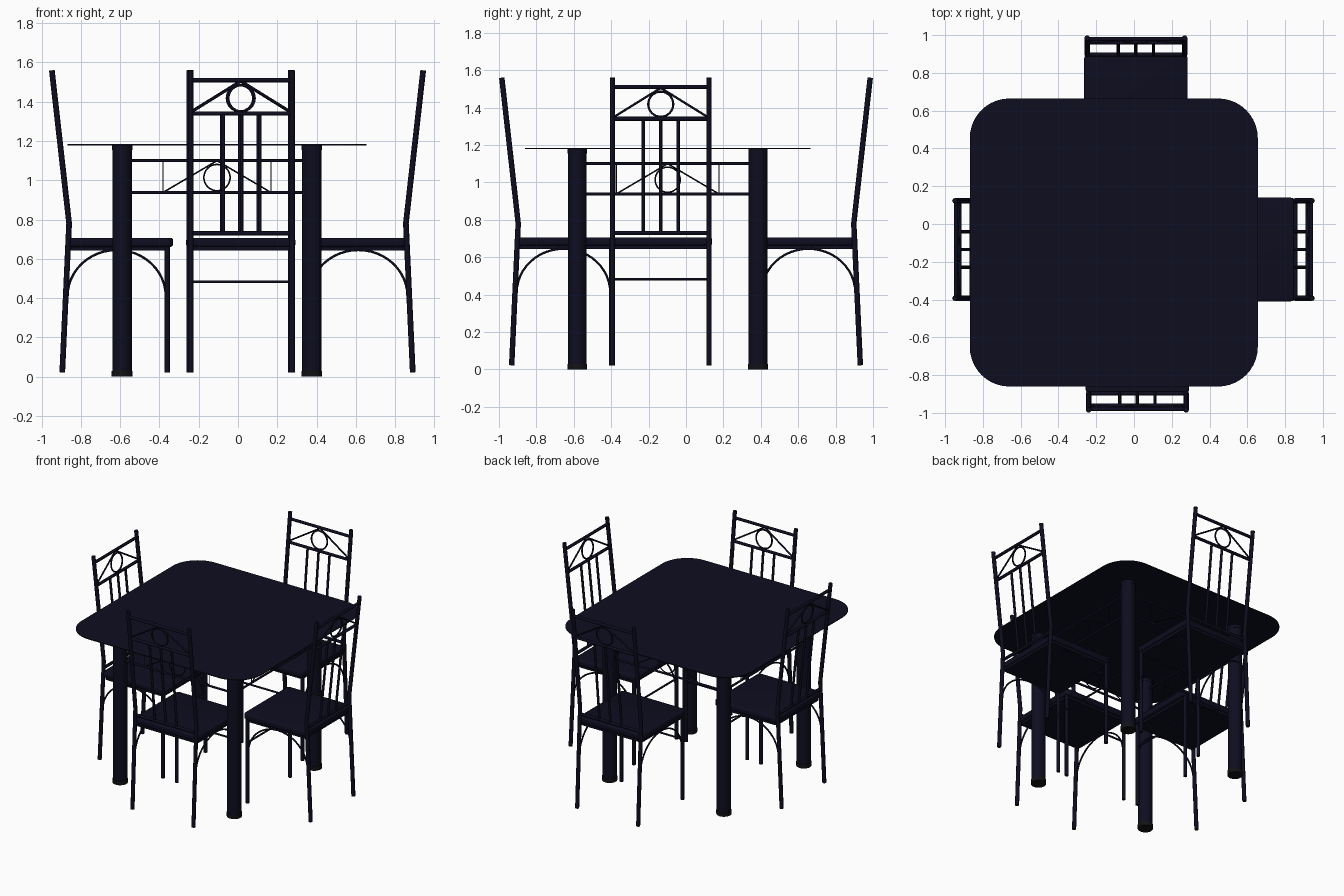
import bpy, bmesh, math
from mathutils import Matrix, Vector

cube = bpy.data.objects.get("Cube")
if cube:
    bpy.data.objects.remove(cube, do_unlink=True)


def material(name, rgb):
    m = bpy.data.materials.new(name)
    m.use_nodes = True
    m.diffuse_color = (*rgb, 1)
    m.node_tree.nodes["Principled BSDF"].inputs["Base Color"].default_value = (*rgb, 1)
    return m


NAVY = material("dark navy", (0.004, 0.004, 0.014))
BLACK = material("soft black", (0.006, 0.006, 0.008))


def place(name, mesh, mat, matrix=Matrix()):
    if not mesh.materials:
        mesh.materials.append(mat)
    ob = bpy.data.objects.new(name, mesh)
    bpy.context.collection.objects.link(ob)
    ob.matrix_world = matrix
    return ob


def tube(points, radius, closed=False):
    """Mesh of a round tube along a path."""
    cu = bpy.data.curves.new("path", 'CURVE')
    cu.dimensions = '3D'
    cu.bevel_depth = radius
    cu.bevel_resolution = 2
    cu.use_fill_caps = True
    sp = cu.splines.new('POLY')
    sp.points.add(len(points) - 1)
    for p, co in zip(sp.points, points):
        p.co = (*co, 1)
    sp.use_cyclic_u = closed
    ob = bpy.data.objects.new("path", cu)
    bpy.context.collection.objects.link(ob)
    deps = bpy.context.evaluated_depsgraph_get()
    mesh = bpy.data.meshes.new_from_object(ob.evaluated_get(deps))
    bpy.data.objects.remove(ob)
    mesh.materials.clear()
    mesh.shade_smooth()
    mesh.set_sharp_from_angle(angle=math.radians(50))
    return mesh


def slab(size, center, corner, edge=0):
    """Box with rounded vertical corners and optionally softened rims."""
    bm = bmesh.new()
    bmesh.ops.create_cube(bm, size=1)
    bmesh.ops.scale(bm, vec=size, verts=bm.verts)
    uprights = [e for e in bm.edges if abs(e.verts[0].co.z - e.verts[1].co.z) > 1e-5]
    bmesh.ops.bevel(bm, geom=uprights, offset=corner, segments=10, profile=0.5, affect='EDGES')
    if edge:
        rims = [e for e in bm.edges if abs(e.verts[0].co.z - e.verts[1].co.z) < 1e-5]
        bmesh.ops.bevel(bm, geom=rims, offset=edge, segments=3, profile=0.5, affect='EDGES')
    bmesh.ops.translate(bm, vec=center, verts=bm.verts)
    mesh = bpy.data.meshes.new("slab")
    bm.to_mesh(mesh)
    bm.free()
    mesh.shade_smooth()
    mesh.set_sharp_from_angle(angle=math.radians(40))
    return mesh


def cylinder(radius, z0, z1):
    bm = bmesh.new()
    bmesh.ops.create_cone(bm, cap_ends=True, segments=32, radius1=radius, radius2=radius, depth=z1 - z0)
    bmesh.ops.translate(bm, vec=(0, 0, (z0 + z1) / 2), verts=bm.verts)
    mesh = bpy.data.meshes.new("cylinder")
    bm.to_mesh(mesh)
    bm.free()
    mesh.shade_smooth()
    mesh.set_sharp_from_angle(angle=math.radians(40))
    return mesh


def ring(center, radius, thickness):
    cx, cy, cz = center
    pts = []
    for i in range(32):
        a = math.tau * i / 32
        z = cz + radius * math.sin(a)
        pts.append((cx + radius * math.cos(a), cy(z), z))
    return tube(pts, thickness, True)


# Table: glass top, four columns and decorated rails
CX, CY = -0.107, -0.098
table = Matrix.Translation((CX, CY, 0))
place("table_top", slab((1.525, 1.525, 0.006), (0, 0, 1.181), 0.21), NAVY, table)

REACH = 0.483
column = cylinder(0.05, 0.02, 1.165)
foot = cylinder(0.053, 0, 0.03)
cap = cylinder(0.052, 1.155, 1.178)
for sx in (-1, 1):
    for sy in (-1, 1):
        spot = table @ Matrix.Translation((sx * REACH, sy * REACH, 0))
        place("table_leg", column, NAVY, spot)
        place("table_foot", foot, BLACK, spot)
        place("table_leg_cap", cap, NAVY, spot)

low, high, half = 0.938, 1.1, 0.275
rails = [("table_rail", tube([(-REACH, 0, z), (REACH, 0, z)], 0.008)) for z in (low, high)]
for s in (-1, 1):
    rails.append(("rail_upright", tube([(s * half, 0, low), (s * half, 0, high)], 0.003)))
    rails.append(("rail_diagonal", tube([(s * half, 0, low), (0, 0, high)], 0.004)))
rails.append(("rail_ring", ring((0, lambda z: 0, 1.014), 0.067, 0.004)))
for k in range(4):
    side = table @ Matrix.Rotation(k * math.pi / 2, 4, 'Z') @ Matrix.Translation((0, -REACH, 0))
    for name, mesh in rails:
        place(name, mesh, NAVY, side)


# Chair: local +y points to the table, the back posts bend at y = 0
BEND, TOP, W, FRONT = 0.78, 1.56, 0.258, 0.5


def lean(z):
    return -0.088 * max(0, z - BEND) / (TOP - BEND)


def back_bar(x0, z0, x1, z1, radius):
    return tube([(x0, lean(z0), z0), (x1, lean(z1), z1)], radius)


chair = [
    ("seat", slab((0.548, 0.535, 0.045), (0, 0.262, 0.684), 0.03, 0.012)),
    ("seat_frame", slab((0.52, 0.5, 0.025), (0, 0.255, 0.656), 0.02)),
    ("front_stretcher", tube([(-W, FRONT, 0.483), (W, FRONT, 0.483)], 0.007)),
    ("back_ring", ring((0, lean, 1.418), 0.067, 0.006)),
]
for z in (0.73, 1.34, 1.51):
    chair.append(("back_crossbar", back_bar(-W, z, W, z, 0.011)))
for x in (-0.093, 0, 0.093):
    chair.append(("back_slat", back_bar(x, 0.73, x, 1.34, 0.009)))
for s in (-1, 1):
    x = s * W
    chair.append(("back_post", tube([(x, -0.035, 0.022), (x, -0.003, 0.72), (x, 0, BEND),
                                     (x, lean(0.84), 0.84), (x, lean(TOP), TOP)], 0.0145)))
    chair.append(("front_leg", tube([(x, FRONT, 0.022), (x, FRONT, 0.66)], 0.0135)))
    chair.append(("back_diagonal", back_bar(x, 1.345, 0, 1.505, 0.006)))
    # Arched brace below each side of the seat
    arch = [(x, 0.242 - 0.25 * math.cos(math.pi * i / 24), 0.41 + 0.235 * math.sin(math.pi * i / 24))
            for i in range(25)]
    chair.append(("side_arch", tube(arch, 0.006)))

spots = {
    "front": (0.018, -0.897, 0),
    "right": (0.855, -0.135, 90),
    "back": (0.01, 0.897, 180),
    "left": (-0.86, -0.135, 270),
}
for where, (x, y, turn) in spots.items():
    m = Matrix.Translation((x, y, 0)) @ Matrix.Rotation(math.radians(turn), 4, 'Z')
    for part, mesh in chair:
        place(where + "_chair_" + part, mesh, NAVY, m)
